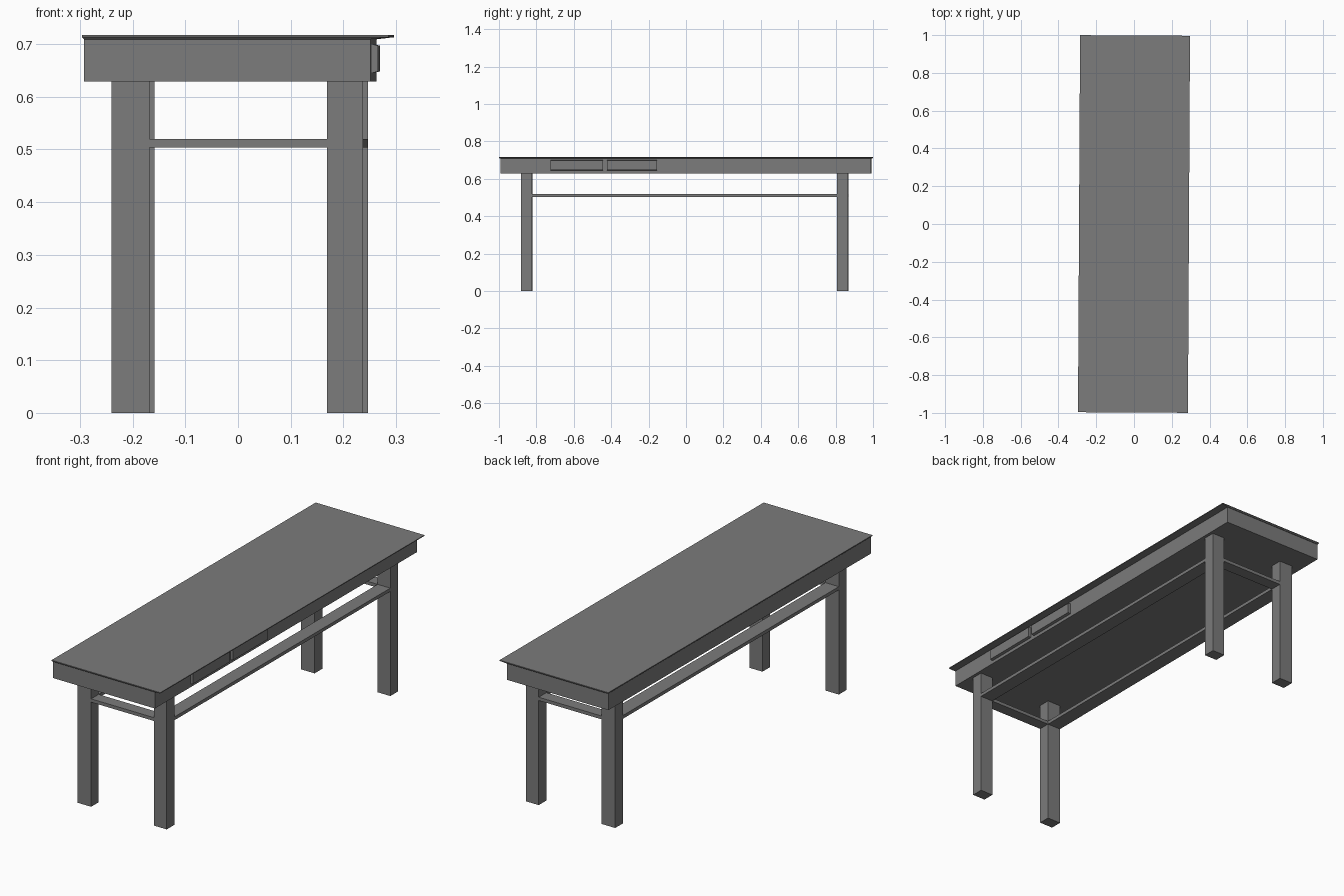
import bpy, bmesh

if "Cube" in bpy.data.objects:
    bpy.data.objects.remove(bpy.data.objects["Cube"])

SKEW = -0.0055  # the whole bench is turned very slightly about z

dark = bpy.data.materials.new("dark_grey")
dark.diffuse_color = (0.2, 0.2, 0.2, 1)
dark.use_nodes = True
dark.node_tree.nodes["Principled BSDF"].inputs["Base Color"].default_value = dark.diffuse_color


def box(name, x, y, z, taper=0.0):
    """Box from ranges; taper narrows the height of the +x face."""
    bm = bmesh.new()
    bmesh.ops.create_cube(bm, size=1)
    for v in bm.verts:
        zr = (z[0] + taper, z[1] - taper) if v.co.x > 0 else z
        v.co = [r[1] if c > 0 else r[0] for r, c in zip((x, y, zr), v.co)]
    mesh = bpy.data.meshes.new(name)
    bm.to_mesh(mesh)
    bm.free()
    mesh.materials.append(dark)
    ob = bpy.data.objects.new(name, mesh)
    ob.rotation_euler.z = SKEW
    bpy.context.collection.objects.link(ob)
    return ob


# Table top: thin board, underside tapering up to the edge
top = box("table_top", (-0.291, 0.291), (-0.998, 0.998), (0.709, 0.717))
bm = bmesh.new()
bm.from_mesh(top.data)
under = min(bm.faces, key=lambda f: f.calc_center_median().z)
bmesh.ops.inset_region(bm, faces=[under], thickness=0.006)
for v in bm.verts:
    if v.co.z < 0.715:
        if v not in under.verts:
            v.co.z = 0.713
        elif v.co.x > 0:
            v.co.x = 0.257
bm.to_mesh(top.data)
bm.free()

# Solid apron under the top
box("apron", (-0.287, 0.257), (-0.991, 0.991), (0.629, 0.71))

# Legs
LEG_X = {"left": (-0.235, -0.163), "right": (0.174, 0.242)}
LEG_Y = {"front": (-0.88, -0.823), "back": (0.809, 0.867)}
for sx, xr in LEG_X.items():
    for sy, yr in LEG_Y.items():
        box(f"{sy}_{sx}_leg", xr, yr, (0, 0.63))

# Stretcher rails between the legs, flush with them
RAIL_Z = (0.504, 0.52)
for sx, xr in LEG_X.items():
    box(f"{sx}_long_rail", xr, (-0.823, 0.809), RAIL_Z)
for sy, yr in LEG_Y.items():
    box(f"{sy}_short_rail", (-0.163, 0.174), yr, RAIL_Z)

# Two drawer fronts on the right side, tapered at top and bottom
for name, yr in (("front_drawer", (-0.722, -0.442)), ("back_drawer", (-0.42, -0.154))):
    box(name, (0.25, 0.27), yr, (0.643, 0.702), taper=0.005)
